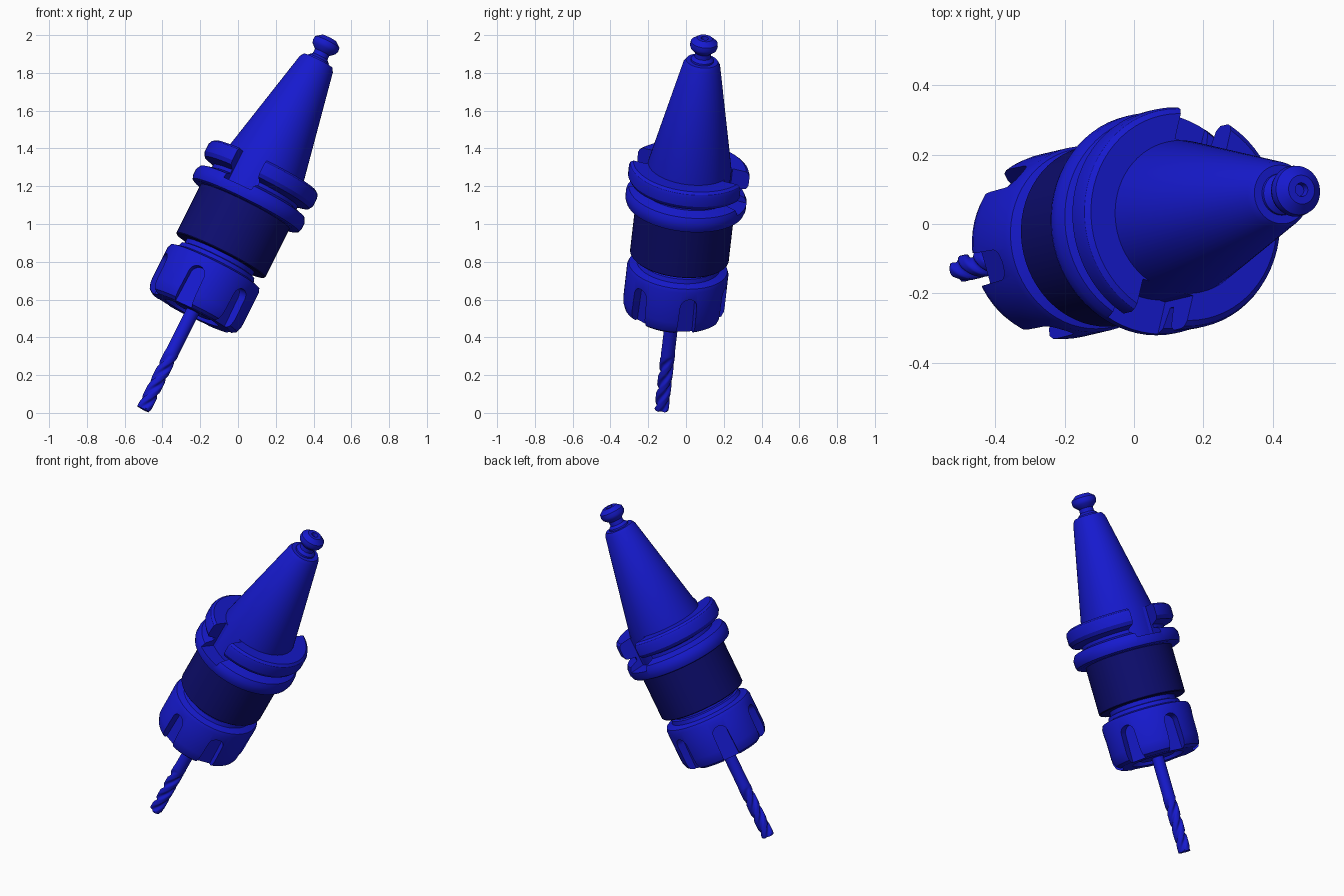
import bpy, bmesh
from math import sin, cos, pi, radians
from mathutils import Vector, Matrix

if "Cube" in bpy.data.objects:
    bpy.data.objects.remove(bpy.data.objects["Cube"])

# Tilted tool axis: local z runs from cutter tip to pull stud
origin = Vector((-0.50, -0.13, 0.018))
Z = Vector((0.978, 0.228, 1.955)).normalized()
X = Vector((0.897, 0, -0.442))
X = (X - Z * X.dot(Z)).normalized()
Y = Z.cross(X)
FRAME = Matrix.Translation(origin) @ Matrix((X, Y, Z)).transposed().to_4x4()


def material(name, colour):
    m = bpy.data.materials.new(name)
    m.diffuse_color = colour
    m.use_nodes = True
    m.node_tree.nodes["Principled BSDF"].inputs["Base Color"].default_value = m.diffuse_color
    return m


BLUE = material("blue", (0.008, 0.01, 0.62, 1))
NAVY = material("navy", (0.004, 0.004, 0.16, 1))


def make_object(name, bm, mat=None):
    bmesh.ops.recalc_face_normals(bm, faces=bm.faces)
    mesh = bpy.data.meshes.new(name)
    bm.to_mesh(mesh)
    bm.free()
    ob = bpy.data.objects.new(name, mesh)
    bpy.context.collection.objects.link(ob)
    ob.matrix_world = FRAME
    if mat:
        mesh.materials.append(mat)
    return ob


def activate(ob):
    for o in bpy.context.selected_objects:
        o.select_set(False)
    ob.select_set(True)
    bpy.context.view_layer.objects.active = ob


def smooth(ob, angle=30):
    activate(ob)
    bpy.ops.object.shade_smooth_by_angle(angle=radians(angle))


def lathe(name, profile, mat, segs=64, shape=None):
    """Revolve (radius, height) points; shape(angle, height) scales the radius."""
    bm = bmesh.new()
    rings = []
    for r, t in profile:
        if r == 0:
            rings.append([bm.verts.new((0, 0, t))])
            continue
        ring = []
        for i in range(segs):
            a = 2 * pi * i / segs
            k = r * (shape(a, t) if shape else 1)
            ring.append(bm.verts.new((k * cos(a), k * sin(a), t)))
        rings.append(ring)
    for lo, hi in zip(rings, rings[1:]):
        for i in range(segs):
            j = (i + 1) % segs
            if len(lo) == 1:
                bm.faces.new((lo[0], hi[j], hi[i]))
            elif len(hi) == 1:
                bm.faces.new((lo[i], lo[j], hi[0]))
            else:
                bm.faces.new((lo[i], lo[j], hi[j], hi[i]))
    return make_object(name, bm, mat)


def cut_slots(ob, outline, r0, r1, angles):
    """Cut radial slots with a (sideways, height) outline from radius r0 to r1."""
    bm = bmesh.new()
    for deg in angles:
        rot = Matrix.Rotation(radians(deg), 3, 'Z')
        inner, outer = ([bm.verts.new(rot @ Vector((r, s, t))) for s, t in outline]
                        for r in (r0, r1))
        bm.faces.new(inner)
        bm.faces.new(outer[::-1])
        n = len(outline)
        for i in range(n):
            j = (i + 1) % n
            bm.faces.new((inner[i], inner[j], outer[j], outer[i]))
    cutter = make_object("slot_cutter", bm)
    cutter.hide_render = True
    bpy.context.view_layer.update()
    activate(ob)
    mod = ob.modifiers.new("slots", 'BOOLEAN')
    mod.operation = 'DIFFERENCE'
    mod.solver = 'EXACT'
    mod.object = cutter
    bpy.ops.object.modifier_apply(modifier=mod.name)
    bpy.data.objects.remove(cutter, do_unlink=True)


# End mill: helical flutes at the tip, plain shank above
def flutes(a, t):
    if t > 0.33:
        return 1
    depth = 0.34 * min(1, (0.33 - t) / 0.05)
    return 1 - depth * max(0, cos(3 * a - 2 * pi * t / 0.1)) ** 0.8


mill_profile = [(0, 0.006), (0.036, 0.0)]
mill_profile += [(0.038, 0.33 * i / 44) for i in range(1, 45)]
mill_profile += [(0.036, 0.345), (0.036, 0.62), (0, 0.62)]
smooth(lathe("end_mill", mill_profile, BLUE, 36, flutes), 40)

# Collet inside the nut
smooth(lathe("collet", [(0, 0.585), (0.10, 0.585), (0.125, 0.60), (0.125, 0.68), (0, 0.68)], BLUE))

# Clamping nut with six rounded spanner slots
nut = lathe("clamping_nut", [
    (0, 0.62), (0.14, 0.62), (0.155, 0.575), (0.235, 0.575), (0.257, 0.59), (0.268, 0.62),
    (0.27, 0.65), (0.27, 0.83), (0.262, 0.85), (0.222, 0.862), (0.215, 0.885),
    (0.20, 0.89), (0.20, 0.93), (0, 0.93)], BLUE)
slot = [(-0.052, 0.5), (0.052, 0.5)]
slot += [(0.045 * cos(pi * i / 12), 0.745 + 0.045 * sin(pi * i / 12)) for i in range(13)]
cut_slots(nut, slot, 0.215, 0.35, [14.5 + 60 * k for k in range(6)])
smooth(nut)

# Dark cylindrical body
smooth(lathe("holder_body", [(0, 0.915), (0.258, 0.915), (0.263, 0.92), (0.263, 1.215),
                             (0, 1.215)], NAVY))

# Double flange with gripper groove and two opposite drive slots
flange = lathe("grooved_flange", [
    (0, 1.207), (0.298, 1.207), (0.314, 1.215), (0.321, 1.235), (0.321, 1.27), (0.308, 1.295),
    (0.25, 1.312), (0.25, 1.332), (0.308, 1.348), (0.321, 1.37), (0.321, 1.42),
    (0.315, 1.437), (0.30, 1.448), (0, 1.448)], BLUE)
cut_slots(flange, [(-0.083, 1.268), (0.083, 1.268), (0.083, 1.6), (-0.083, 1.6)],
          0.213, 0.5, [-107, 73])
smooth(flange)

# Taper shank
smooth(lathe("taper_shank", [(0, 1.24), (0.222, 1.24), (0.222, 1.45), (0.098, 2.055),
                             (0.085, 2.075), (0, 2.075)], BLUE))

# Pull stud with a dimple in its head
smooth(lathe("pull_stud", [
    (0, 2.05), (0.062, 2.05), (0.06, 2.085), (0.043, 2.10), (0.042, 2.125), (0.068, 2.148),
    (0.074, 2.165), (0.071, 2.187), (0.042, 2.21), (0.02, 2.21), (0.017, 2.19),
    (0, 2.19)], BLUE, 40))
